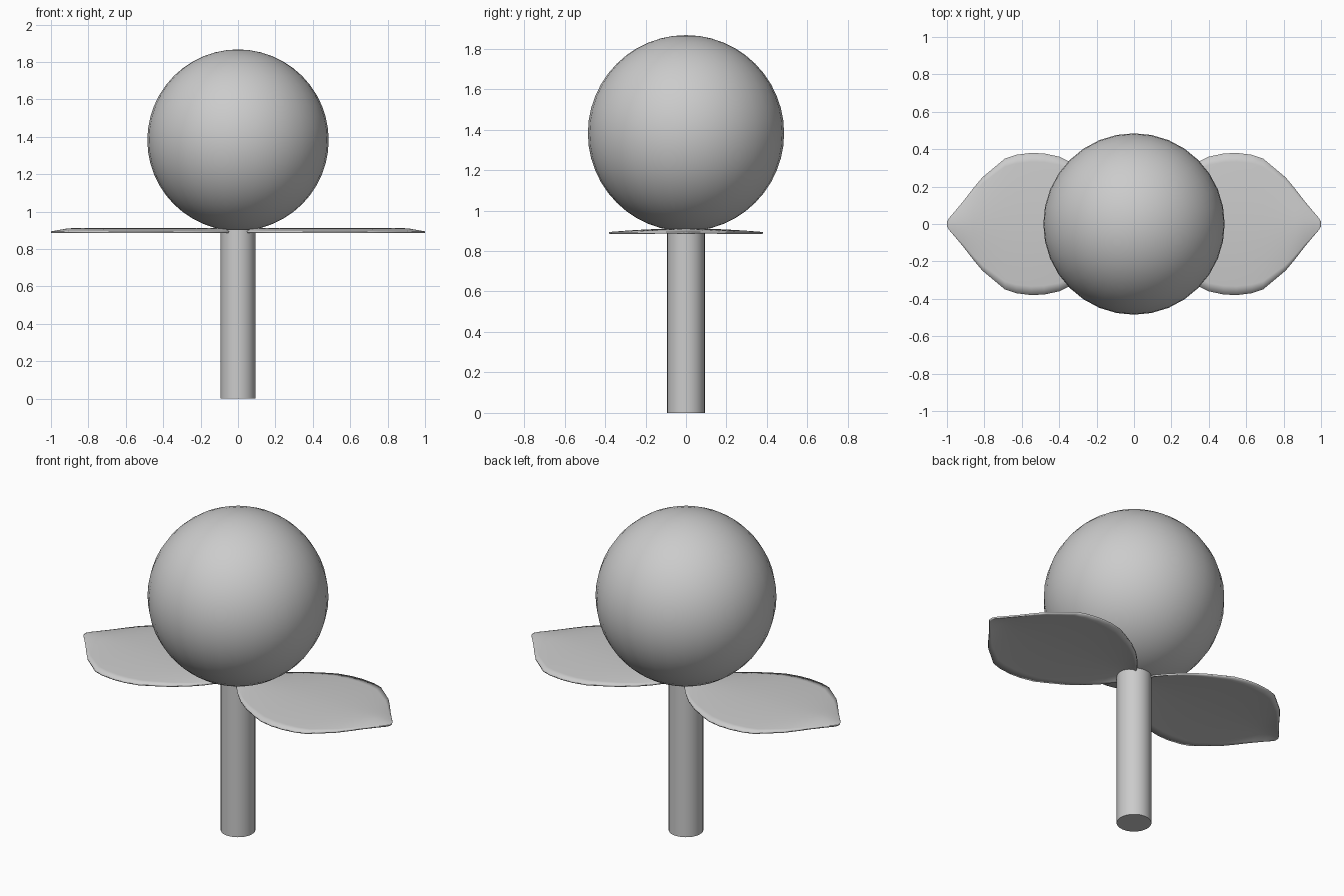
import bpy, bmesh

if "Cube" in bpy.data.objects:
    bpy.data.objects.remove(bpy.data.objects["Cube"])


def smooth(obj, angle=0.6):
    bpy.ops.object.select_all(action='DESELECT')
    obj.select_set(True)
    bpy.context.view_layer.objects.active = obj
    bpy.ops.object.shade_smooth_by_angle(angle=angle)


# Stem
bpy.ops.mesh.primitive_cylinder_add(vertices=32, radius=0.093, depth=0.905, location=(0, 0, 0.4525))
stem = bpy.context.object
stem.name = "stem"
smooth(stem)

# Round head
bpy.ops.mesh.primitive_uv_sphere_add(segments=32, ring_count=24, radius=0.485, location=(0, 0, 1.382))
head = bpy.context.object
head.name = "round_head"
smooth(head)

# Leaf outline: distance from the centre, half width
OUTLINE = [(0.02, 0.03), (0.06, 0.10), (0.11, 0.16), (0.17, 0.22), (0.25, 0.28), (0.34, 0.33),
           (0.40, 0.36), (0.48, 0.377), (0.55, 0.38), (0.63, 0.37), (0.69, 0.35), (0.75, 0.30),
           (0.81, 0.25), (0.86, 0.19), (0.91, 0.125), (0.96, 0.065), (0.99, 0.03), (1.0, 0.012)]
STEPS = 8


def make_leaf(name, side):
    # Thin blade, slightly raised along the middle and drooping to the rim
    bm = bmesh.new()
    rows = []
    for x, w in OUTLINE:
        rise = 0.018 * min(1, (1 - x) / 0.1, x / 0.05)
        row = []
        for i in range(-STEPS, STEPS + 1):
            t = i / STEPS
            row.append(bm.verts.new((side * x, t * w, 0.894 + rise * (1 - abs(t) ** 1.8))))
        rows.append(row)
    for a, b in zip(rows, rows[1:]):
        for i in range(2 * STEPS):
            bm.faces.new((a[i], b[i], b[i + 1], a[i + 1]))
    bm.normal_update()
    if side < 0:
        bmesh.ops.reverse_faces(bm, faces=bm.faces[:])
    mesh = bpy.data.meshes.new(name)
    bm.to_mesh(mesh)
    bm.free()
    leaf = bpy.data.objects.new(name, mesh)
    bpy.context.collection.objects.link(leaf)
    solid = leaf.modifiers.new("thickness", 'SOLIDIFY')
    solid.thickness = 0.009
    solid.offset = -1
    smooth(leaf)


make_leaf("right_leaf", 1)
make_leaf("left_leaf", -1)
